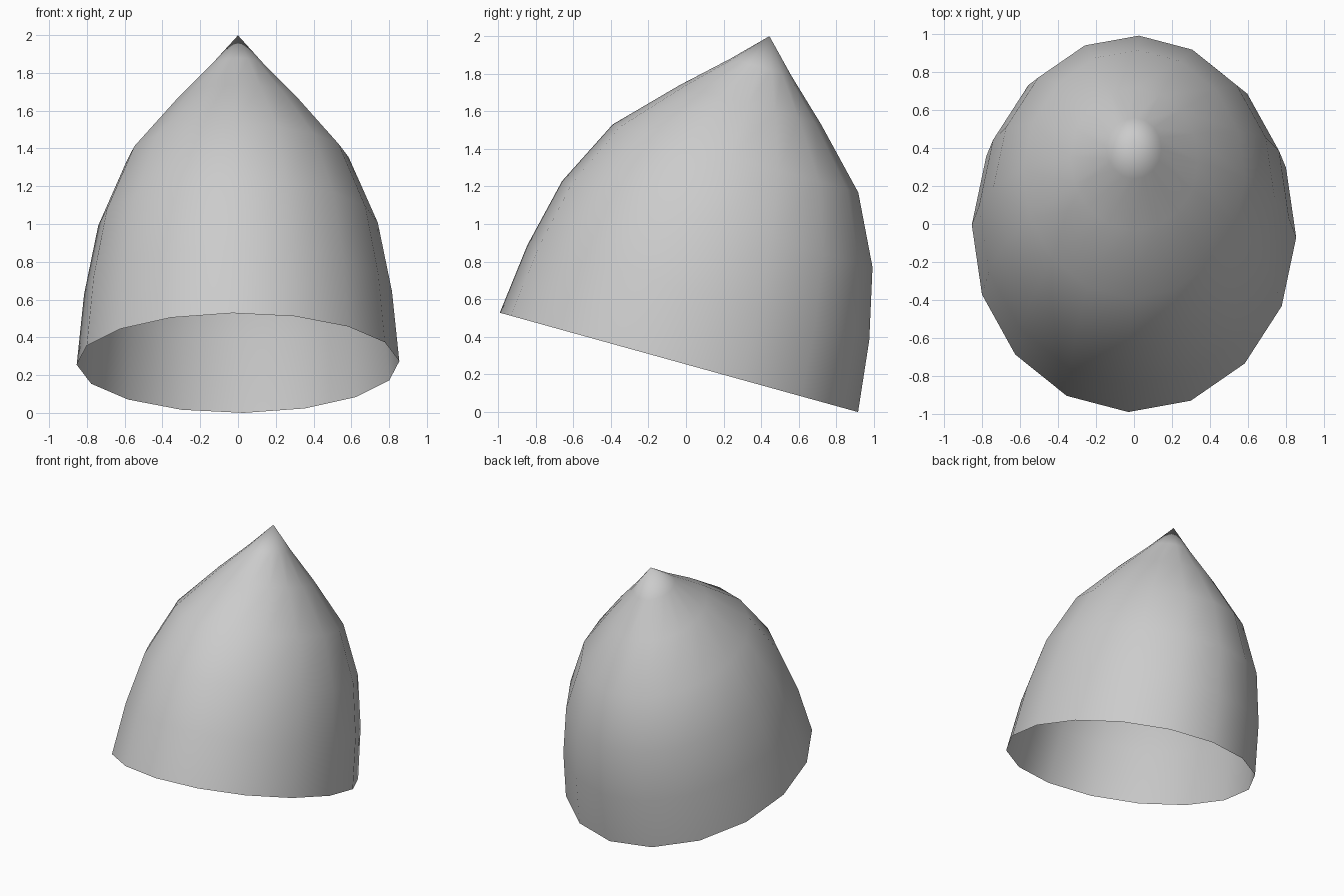
import bpy, bmesh
from math import sin, cos, pi, radians
from mathutils import Matrix

if "Cube" in bpy.data.objects:
    bpy.data.objects.remove(bpy.data.objects["Cube"])

SEGMENTS = 16
X_RATIO = 0.864            # oval cross-section, narrower in x
# (radius, height) of each ring along the tilted axis
PROFILE = [(0.989, 0.0), (0.944, 0.385), (0.857, 0.763),
           (0.678, 1.125), (0.39, 1.422), (0.167, 1.63)]
TIP = 1.80

# Open pointed shell
bm = bmesh.new()
rings = []
for r, h in PROFILE:
    ring = []
    for i in range(SEGMENTS):
        a = 2 * pi * i / SEGMENTS - radians(2)
        ring.append(bm.verts.new((X_RATIO * r * cos(a), r * sin(a), h)))
    rings.append(ring)
tip = bm.verts.new((0, 0, TIP))
for i in range(SEGMENTS):
    j = (i + 1) % SEGMENTS
    for lo, hi in zip(rings, rings[1:]):
        bm.faces.new((lo[i], lo[j], hi[j], hi[i]))
    bm.faces.new((rings[-1][i], rings[-1][j], tip))

# Lean the shell back and set the low edge of the rim on the ground
bm.transform(Matrix.Translation((0, -0.0375, 0.265)) @ Matrix.Rotation(radians(-15.5), 4, 'X'))
low = min(v.co.z for v in bm.verts)
bmesh.ops.translate(bm, verts=bm.verts, vec=(0, 0, -low))
for f in bm.faces:
    f.smooth = True

mesh = bpy.data.meshes.new("pointed_shell")
bm.to_mesh(mesh)
bm.free()
bpy.context.collection.objects.link(bpy.data.objects.new("pointed_shell", mesh))
